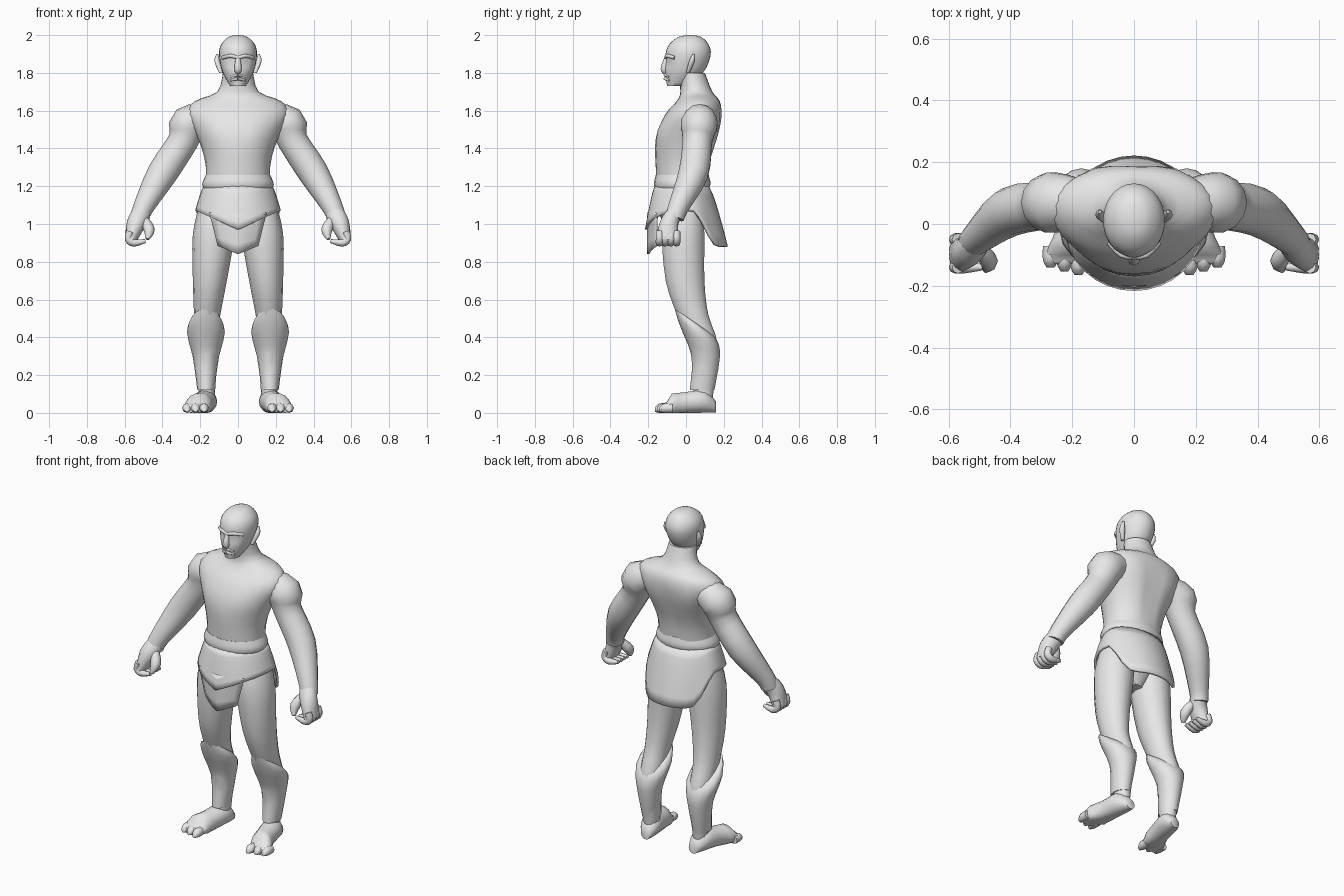
import bpy
import bmesh
import math
from mathutils import Vector

old = bpy.data.objects.get("Cube")
if old:
    bpy.data.objects.remove(old, do_unlink=True)

# One plain grey material
GREY = (.8, .8, .8, 1)
grey = bpy.data.materials.new("plain_grey")
grey.use_nodes = True
grey.diffuse_color = GREY
grey.node_tree.nodes["Principled BSDF"].inputs["Base Color"].default_value = GREY

UP = Vector((0, 0, 1))
BACK = Vector((0, 1, 0))
FORWARD = -BACK


def finish(name, bm, mirror=False, thickness=0):
    """Turn a bmesh into a smooth shaded object, optionally mirrored or thickened."""
    bmesh.ops.recalc_face_normals(bm, faces=bm.faces)
    mesh = bpy.data.meshes.new(name)
    bm.to_mesh(mesh)
    bm.free()
    mesh.materials.append(grey)
    obj = bpy.data.objects.new(name, mesh)
    bpy.context.collection.objects.link(obj)
    bpy.ops.object.select_all(action='DESELECT')
    obj.select_set(True)
    bpy.context.view_layer.objects.active = obj
    bpy.ops.object.shade_smooth_by_angle(angle=math.radians(60))
    if thickness:
        solid = obj.modifiers.new("thickness", 'SOLIDIFY')
        solid.thickness = thickness
        solid.offset = 0
    if mirror:
        obj.modifiers.new("mirror", 'MIRROR').use_mirror_merge = False


def flowing(rings, steps=3):
    """Insert rings between the given ones along a smooth spline."""
    result = []
    last = len(rings) - 1
    for i in range(last):
        before, start = rings[max(i - 1, 0)], rings[i]
        end, after = rings[i + 1], rings[min(i + 2, last)]
        for step in range(steps):
            t = step / steps
            ease = t * t * (3 - 2 * t)
            leave, arrive = t * (1 - t) ** 2 / 2, t * t * (t - 1) / 2
            result.append([b + (c - b) * ease + (c - a) * leave + (d - b) * arrive
                           for a, b, c, d in zip(before, start, end, after)])
    result.append(rings[last])
    return result


def loft(name, rings, sides=14, axis=None, ref=BACK, mirror=False, warp=None):
    """Skin elliptical rings (x, y, z, width, depth); axis fixes the ring normal."""
    bm = bmesh.new()
    rings = flowing(rings)
    centres = [Vector(ring[:3]) for ring in rings]
    loops = []
    for i, ring in enumerate(rings):
        tangent = axis
        if tangent is None:
            ahead = centres[min(i + 1, len(rings) - 1)]
            tangent = (ahead - centres[max(i - 1, 0)]).normalized()
        side = tangent.cross(ref).normalized()
        other = side.cross(tangent).normalized()
        loop = []
        for k in range(sides):
            angle = math.tau * k / sides
            point = (centres[i] + side * ring[3] * math.cos(angle)
                     + other * ring[-1] * math.sin(angle))
            if warp:
                warp(point)
            loop.append(bm.verts.new(point))
        loops.append(loop)
    for low, high in zip(loops, loops[1:]):
        for k in range(sides):
            j = (k + 1) % sides
            bm.faces.new((low[k], low[j], high[j], high[k]))
    bm.faces.new(loops[0])
    bm.faces.new(loops[-1])
    finish(name, bm, mirror)


def stack(name, rows, x=0, **options):
    """Loft of level rings given as (z, half width, front y, back y)."""
    rings = [(x, (front + back) / 2, z, width, (back - front) / 2)
             for z, width, front, back in rows]
    loft(name, rings, axis=UP, **options)


def sheet(name, func, columns, rows, thickness):
    """Thin surface sampled from func(u, v)."""
    bm = bmesh.new()
    grid = [[bm.verts.new(func(c / columns, r / rows)) for c in range(columns + 1)]
            for r in range(rows + 1)]
    for upper, lower in zip(grid, grid[1:]):
        for c in range(columns):
            bm.faces.new((upper[c], upper[c + 1], lower[c + 1], lower[c]))
    bmesh.ops.remove_doubles(bm, verts=bm.verts, dist=.001)
    finish(name, bm, thickness=thickness)


def bump(value, centre, width):
    return math.exp(-((value - centre) / width) ** 2)


# Torso with a spine groove, shoulder blades and chest muscles
def torso_warp(p):
    if p.y > .05:
        p.y -= .02 * bump(p.x, 0, .04) * bump(p.z, 1.4, .15)
        p.y += .015 * bump(abs(p.x), .13, .06) * bump(p.z, 1.53, .08)
    else:
        p.y -= .012 * bump(abs(p.x), .1, .06) * bump(p.z, 1.5, .06)


stack("torso", [
    (.9, .05, -.06, .04), (1.05, .17, -.14, .1), (1.3, .17, -.16, .13),
    (1.45, .21, -.16, .17), (1.58, .27, -.11, .19), (1.65, .23, -.05, .18),
    (1.7, .11, -.03, .14), (1.8, .08, -.04, .1),
], sides=24, warp=torso_warp)


# Head with sunken eye sockets
def head_warp(p):
    if p.y < 0:
        p.y += .018 * bump(abs(p.x), .04, .025) * bump(p.z, 1.86, .02)


stack("head", [
    (1.73, .04, -.1, 0), (1.8, .08, -.11, .09), (1.89, .1, -.11, .13),
    (1.95, .09, -.09, .12), (1.99, .05, -.04, .08), (2, .01, .01, .03),
], sides=28, warp=head_warp)

# Face details
loft("nose", [(0, -.1, 1.89, .01), (0, -.115, 1.82, .02), (0, -.1, 1.8, .01)], sides=8)
loft("brow", [(0, -.105, 1.88, .01), (.04, -.1, 1.89, .01), (.08, -.06, 1.88, .01)],
     sides=8, mirror=True)
for lip, height in (("upper_lip", 1.79), ("lower_lip", 1.77)):
    loft(lip, [(0, -.11, height, .01), (.04, -.09, height - .01, .005)],
         sides=8, mirror=True)
loft("ear", [(.09, .01, 1.8, .01), (.11, .03, 1.86, .015, .03), (.11, .04, 1.9, .005)],
     sides=10, axis=UP, mirror=True)

# Arms
loft("arm", [
    (.14, .08, 1.58, .06), (.26, .07, 1.53, .1), (.29, .06, 1.44, .08),
    (.4, .04, 1.27, .08), (.5, -.04, 1.09, .055), (.52, -.06, 1.03, .05),
], mirror=True)

# Half closed hands: palm, four curled fingers, thumb
loft("palm", [(.51, -.06, 1.06, .05, .04), (.54, -.09, 1, .05, .05),
              (.57, -.1, .91, .03, .06)], mirror=True)
for i in range(4):
    y = -.14 + .03 * i
    loft("finger", [(.57, y, .96, .02), (.58, y, .92, .02), (.55, y, .9, .02),
                    (.49, y, .91, .01)], sides=8, mirror=True)
loft("thumb", [(.5, -.08, 1.03, .02), (.47, -.12, .97, .03), (.48, -.15, .92, .01)],
     sides=8, mirror=True)

# Legs, built level and then shifted outward below the hip
def leg_warp(p):
    p.x += .04 * max(0, min(1, (1 - p.z) * 2))


stack("leg", [
    (1.1, .08, -.1, .09), (.95, .11, -.13, .1), (.7, .09, -.11, .1),
    (.52, .07, -.05, .12), (.35, .06, .02, .17), (.06, .04, .04, .14),
], x=.125, mirror=True, warp=leg_warp)


# Shin guards, flared and rising to a point over the knee
def guard_warp(p):
    p.z -= max(0, p.z - .3) * (p.y - .06) * 4


stack("shin_guard", [
    (.12, .045, .02, .15), (.3, .07, .03, .18), (.43, .1, -.04, .17), (.47, .08, -.06, .14),
], x=.17, sides=16, mirror=True, warp=guard_warp)


# Feet with separate toes on a flat sole
def sole_warp(p):
    p.z = max(p.z, 0)


foot_options = dict(axis=FORWARD, ref=UP, mirror=True, warp=sole_warp)
loft("foot", [
    (.16, .16, .03, .03), (.17, .1, .06, .06), (.19, -.01, .05, .06, .05),
    (.22, -.1, .03, .07, .03), (.23, -.13, .02, .06, .02),
], **foot_options)
for i in range(3):
    x, tip, size = .18 + .045 * i, -.165 + .012 * i, .025
    loft("toe", [(x, tip + .07, size, size), (x, tip + size, size, size),
                 (x, tip, size * .7, size / 2)], sides=8, **foot_options)

# Waist band
stack("belt", [(1.17, .17, -.155, .11), (1.21, .19, -.17, .13), (1.26, .17, -.16, .12)],
      sides=24)


# Skirt: high at the hips, pointed in front, long flap behind
def skirt_point(u, v):
    c, s = math.cos(math.tau * u), math.sin(math.tau * u)
    spread = v ** .8
    if s > 0:
        t = min(1, max(0, (s - .15) / .65))
        drop = .13 + .19 * t * t * (3 - 2 * t)
        depth = .115 + .1 * spread
    else:
        drop = .13 + .1 * (1 - abs(c))
        depth = .16 + .05 * spread
    return (c * (.175 + .045 * spread), s * depth, 1.2 - drop * v)


sheet("skirt", skirt_point, columns=32, rows=6, thickness=.014)


# Lower front flap with a centre crease
def flap_point(u, v):
    side = 2 * u - 1
    reach = .22 - .045 * abs(side)
    return (side * (.15 - .045 * v), -.2 + .045 * abs(side) ** 1.5, 1.06 - reach * v)


sheet("front_flap", flap_point, columns=8, rows=4, thickness=.012)
